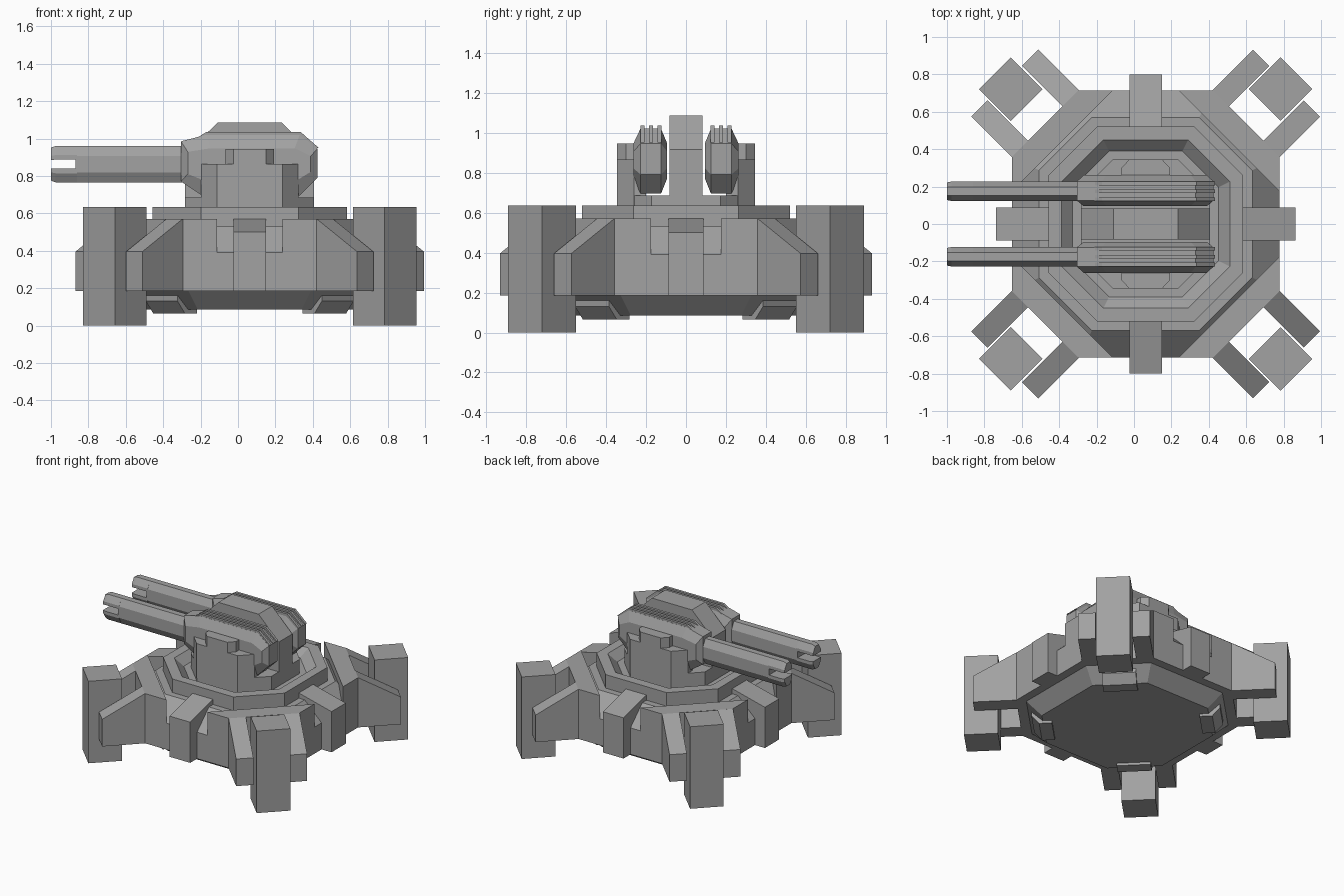
import bpy, bmesh, math
from mathutils import Matrix, Vector

cube = bpy.data.objects.get("Cube")
if cube:
    bpy.data.objects.remove(cube)

gray = bpy.data.materials.new("plain gray")
gray.use_nodes = True
gray.diffuse_color = (0.36, 0.36, 0.36, 1)
gray.node_tree.nodes["Principled BSDF"].inputs["Base Color"].default_value = (0.36, 0.36, 0.36, 1)

CX = 0.0625                       # the base and turret sit off centre
CENTRE = Matrix.Translation((CX, 0, 0))


def loft(name, rings, matrix=Matrix()):
    """Skin a closed solid through rings with equal point counts."""
    bm = bmesh.new()
    loops = [[bm.verts.new(p) for p in ring] for ring in rings]
    n = len(loops[0])
    for a, b in zip(loops, loops[1:]):
        for i in range(n):
            j = (i + 1) % n
            bm.faces.new((a[i], a[j], b[j], b[i]))
    bm.faces.new(loops[0][::-1])
    bm.faces.new(loops[-1])
    bmesh.ops.transform(bm, matrix=matrix, verts=bm.verts)
    bmesh.ops.recalc_face_normals(bm, faces=bm.faces)
    mesh = bpy.data.meshes.new(name)
    bm.to_mesh(mesh)
    bm.free()
    mesh.materials.append(gray)
    obj = bpy.data.objects.new(name, mesh)
    bpy.context.collection.objects.link(obj)
    return obj


def upright(name, outline, z0, z1, matrix=CENTRE):
    return loft(name, [[(x, y, z) for x, y in outline] for z in (z0, z1)], matrix)


def side_slab(name, profile, y0, y1, matrix=Matrix()):
    return loft(name, [[(x, y, z) for x, z in profile] for y in (y0, y1)], matrix)


def octagon(r, ratio=0.503):
    h = r * ratio
    return [(r, -h), (r, h), (h, r), (-h, r), (-r, h), (-r, -h), (-h, -r), (h, -r)]


def spin(angle):
    return CENTRE @ Matrix.Rotation(math.radians(angle), 4, 'Z')


# Stepped octagonal base with a sunken turret well
steps = [(0.55, 0.085), (0.65, 0.185), (0.715, 0.185), (0.715, 0.39), (0.57, 0.53),
         (0.52, 0.53), (0.52, 0.635), (0.45, 0.635), (0.39, 0.575)]
loft("base", [[(x, y, z) for x, y in octagon(r)] for r, z in steps], CENTRE)

# Four corner legs and four side braces
corner = [(0.175, 0.715), (0.36, 0.715), (0.715, 0.36), (0.715, 0.175)]
prong = [(0.7, 0.185), (1.065, 0.185), (1.065, 0.395), (0.76, 0.57), (0.7, 0.57)]
brace = [(0.5, 0.185), (0.8, 0.185), (0.8, 0.5), (0.52, 0.57), (0.5, 0.57)]
clip = [(0.52, 0.065), (0.61, 0.065), (0.665, 0.13), (0.665, 0.19), (0.52, 0.19)]
post = [(0.9, -0.12), (1.14, -0.12), (1.14, 0.12), (0.9, 0.12)]
for k in range(4):
    side, diagonal = spin(90 * k), spin(90 * k + 45)
    upright("corner_block", corner, 0.185, 0.57, side)
    side_slab("side_brace", brace, -0.0875, 0.0875, side)
    upright("foot_post", post, 0, 0.635, diagonal)
    side_slab("underside_clip", clip, -0.12, 0.12, diagonal)
    for s in (-1, 1):
        side_slab("leg_prong", prong, s * 0.13, s * 0.253, diagonal)

# Turret disc and central spine
upright("turret_disc", octagon(0.345), 0.57, 0.685)
spine = [(-0.345, 0.6), (0.345, 0.6), (0.345, 0.915), (0.172, 1.085), (-0.172, 1.085), (-0.345, 0.915)]
side_slab("turret_spine", spine, -0.083, 0.083, CENTRE)

# Gun pods, pylons and barrels on both sides
pod = [(-0.305, 0.77), (-0.305, 0.985), (-0.17, 1.02), (0.33, 1.02),
       (0.425, 0.945), (0.425, 0.79), (0.33, 0.695), (-0.2, 0.7)]
rib = [(-0.3, 0.95), (-0.17, 1.035), (0.335, 1.035), (0.432, 0.95)]
pylon = [(-0.26, 0.2), (-0.26, 0.26), (-0.175, 0.345), (0.175, 0.345), (0.26, 0.26), (0.26, 0.2)]
cap = [(-0.13, 0.2), (-0.13, 0.3), (-0.0875, 0.345), (0.0875, 0.345), (0.13, 0.3), (0.13, 0.2)]
pod_mid = Vector((0.06, 0.86))
Y, Z = 0.175, 0.863               # barrel axis


def barrel_ring(x, w, h):
    return [(x, Y + a * w, Z + b * h) for a, b in octagon(1, 0.45)]


def fork_ring(x, up, size):
    half = [(-1, 0.25), (-1, 0.5), (-0.45, 1), (0.45, 1), (1, 0.5), (1, 0.25)]
    return [(x, Y + a * 0.052 * size, Z + up * b * 0.0975 * size) for a, b in half]


for s in (-1, 1):
    flip = Matrix.Scale(s, 4, (0, 1, 0))
    rings = []
    for y, sx, sz in ((0.095, 0.9, 0.55), (0.125, 1, 1), (0.228, 1, 1), (0.262, 0.9, 0.55)):
        rings.append([(pod_mid.x + (x - pod_mid.x) * sx, y, pod_mid.y + (z - pod_mid.y) * sz)
                      for x, z in pod])
    loft("gun_pod", rings, flip)
    for off in (-0.042, 0, 0.042):
        side_slab("pod_rib", rib, Y + off - 0.01, Y + off + 0.01, flip)
    upright("side_pylon", pylon, 0.6, 0.865, CENTRE @ flip)
    upright("pylon_cap", cap, 0.86, 0.945, CENTRE @ flip)
    loft("barrel", [barrel_ring(-0.87, 0.052, 0.0975), barrel_ring(-0.25, 0.052, 0.0975)], flip)
    for up in (-1, 1):
        loft("muzzle_fork", [fork_ring(-1.0, up, 0.9), fork_ring(-0.975, up, 1),
                             fork_ring(-0.86, up, 1)], flip)
